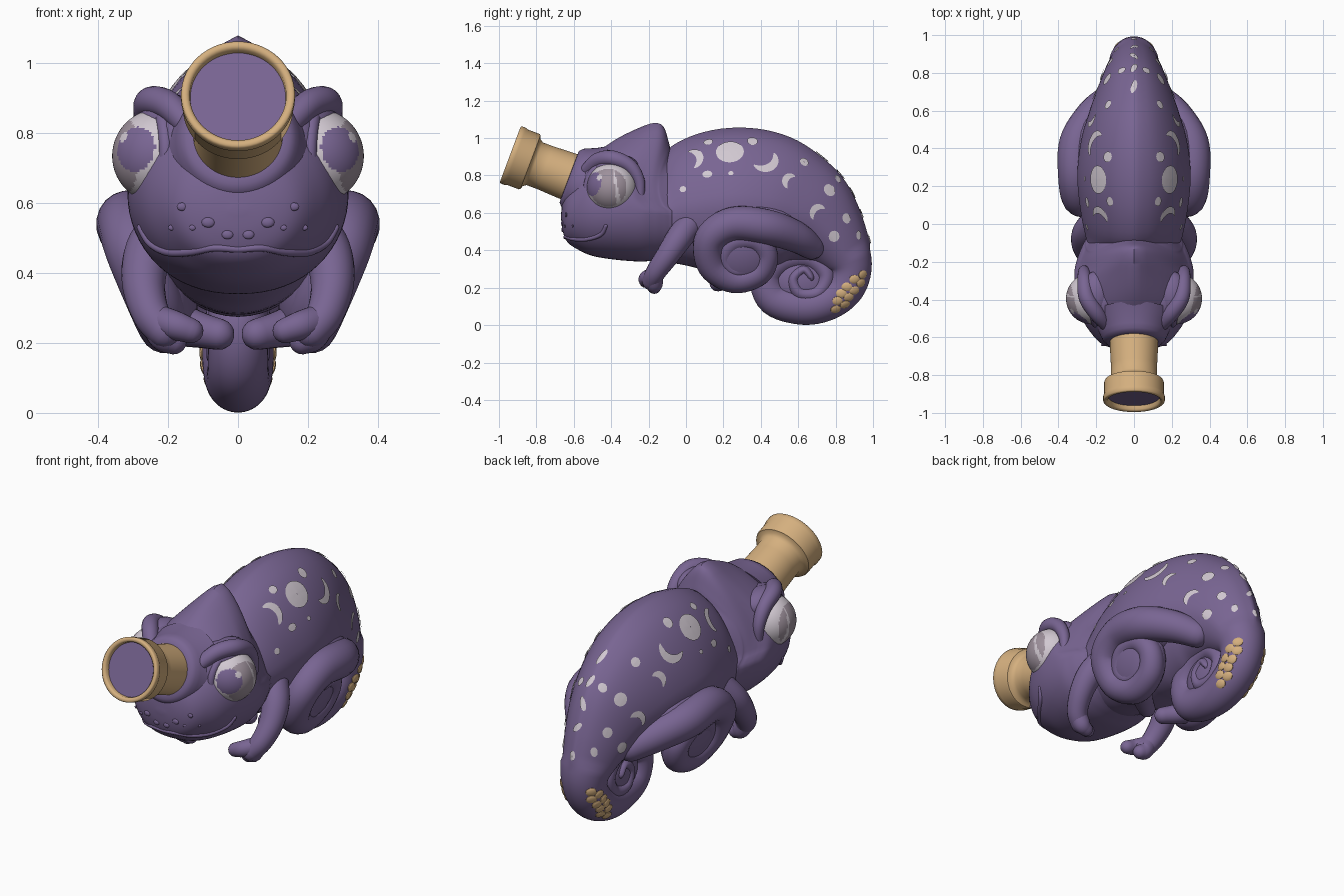
import bpy, bmesh, math
from mathutils import Vector as V, Matrix
from mathutils.bvhtree import BVHTree

if "Cube" in bpy.data.objects:
    bpy.data.objects.remove(bpy.data.objects["Cube"])


def mat(name, r, g, b):
    m = bpy.data.materials.new(name)
    m.diffuse_color = (r, g, b, 1)
    m.use_nodes = True
    m.node_tree.nodes["Principled BSDF"].inputs["Base Color"].default_value = m.diffuse_color
    return m


PURPLE = mat("purple skin", 0.19, 0.13, 0.29)
GOLD = mat("gold", 0.66, 0.43, 0.21)
PALE = mat("pale spots", 0.64, 0.58, 0.64)
GREY = mat("eye grey", 0.34, 0.28, 0.33)


def finish(name, bm, mats, mirror=False, fix=True):
    if fix:
        bmesh.ops.recalc_face_normals(bm, faces=bm.faces)
    me = bpy.data.meshes.new(name)
    bm.to_mesh(me)
    bm.free()
    for m in mats:
        me.materials.append(m)
    me.shade_smooth()
    me.set_sharp_from_angle(angle=0.8)
    ob = bpy.data.objects.new(name, me)
    bpy.context.collection.objects.link(ob)
    if mirror:
        ob.modifiers.new("mirror", "MIRROR").use_mirror_merge = False
    return ob


def smooth_path(pts, n):
    # Catmull-Rom through tuples of any size
    p = [pts[0]] + list(pts) + [pts[-1]]
    out = []
    for i in range(1, len(p) - 2):
        for k in range(n):
            t = k / n
            out.append([0.5 * (2 * b + (c - a) * t + (2 * a - 5 * b + 4 * c - d) * t * t
                               + (3 * b - a - 3 * c + d) * t ** 3)
                        for a, b, c, d in zip(*p[i - 1:i + 3])])
    return out + [list(pts[-1])]


def skin(bm, rings):
    vs = [[bm.verts.new(p) for p in r] for r in rings]
    n = len(vs[0])
    for a, b in zip(vs, vs[1:]):
        for i in range(n):
            bm.faces.new((a[i], a[(i + 1) % n], b[(i + 1) % n], b[i]))
    bm.faces.new(vs[0])
    bm.faces.new(vs[-1])


def tube(name, pts, m=PURPLE, mirror=True, n=6, sides=20):
    # round-ended tube through (x, y, z, radius) points
    q = smooth_path(pts, n)
    c = [V(p[:3]) for p in q]
    r = [p[3] for p in q]
    t0, t1 = (c[0] - c[1]).normalized(), (c[-1] - c[-2]).normalized()
    caps = [(math.sin(a), math.cos(a)) for a in (1.5, 1.2, 0.8, 0.4)]
    cs = [c[0] + t0 * r[0] * s for s, _ in caps] + c + [c[-1] + t1 * r[-1] * s for s, _ in caps[::-1]]
    rs = [r[0] * k for _, k in caps] + r + [r[-1] * k for _, k in caps[::-1]]
    u = (-t0).orthogonal().normalized()
    rings = []
    for i in range(len(cs)):
        t = (cs[min(i + 1, len(cs) - 1)] - cs[max(i - 1, 0)]).normalized()
        u = (u - t * u.dot(t)).normalized()
        w = t.cross(u)
        rings.append([cs[i] + (u * math.cos(a) + w * math.sin(a)) * rs[i]
                      for a in (2 * math.pi * k / sides for k in range(sides))])
    bm = bmesh.new()
    skin(bm, rings)
    return finish(name, bm, [m], mirror)


def blob(bm, c, size, rot=Matrix(), seg=20):
    bmesh.ops.create_uvsphere(bm, u_segments=seg, v_segments=seg // 2, radius=1,
                              matrix=Matrix.Translation(c) @ rot.to_4x4() @ Matrix.Diagonal((*size, 1)))


def tree(ob):
    return BVHTree.FromPolygons([v.co for v in ob.data.vertices], [p.vertices for p in ob.data.polygons])


# Body and coiled tail: (y, z, in-plane radius, half width); the back is narrower than the belly
spine = [(-.25, .6, .2, .24), (-.1, .605, .275, .25), (.05, .635, .355, .28), (.25, .662, .385, .30),
         (.44, .645, .375, .28), (.60, .595, .32, .235), (.71, .53, .255, .195), (.81, .43, .175, .155),
         (.873, .31, .122, .12), (.845, .2, .108, .105), (.75, .125, .102, .1), (.62, .1, .098, .092),
         (.47, .14, .09, .086), (.43, .26, .085, .085), (.52, .35, .08, .085), (.66, .36, .07, .088),
         (.75, .27, .06, .09), (.71, .175, .055, .09), (.61, .17, .05, .09), (.575, .245, .045, .09),
         (.63, .295, .036, .09), (.67, .25, .028, .09), (.645, .235, .012, .06)]
path = smooth_path(spine, 6)
rings = []
for i, (y, z, r, w) in enumerate(path):
    a, b = path[max(i - 1, 0)], path[min(i + 1, len(path) - 1)]
    ty, tz = V((b[0] - a[0], b[1] - a[1])).normalized()
    ring = []
    for k in range(56):
        s, co = math.sin(2 * math.pi * k / 56), math.cos(2 * math.pi * k / 56)
        top = max(0, co) if i < 46 else 0
        off = r * co + 0.008 * max(0, 1 - abs(s) * 4) * top
        ring.append(V((w * s * (1 - .2 * top), y - tz * off, z + ty * off)))
    rings.append(ring)
bm = bmesh.new()
skin(bm, rings)
body = finish("body_and_tail", bm, [PURPLE])
body_tree = tree(body)
bm = bmesh.new()
blob(bm, (0, .62, .24), (.082, .17, .15), seg=32)
finish("tail_coil_core", bm, [PURPLE])

# Head with casque: (y, centre z, half height, half width, crest height)
secs = [(-.668, .58, .01, .02, 0), (-.66, .585, .08, .10, 0), (-.635, .59, .145, .17, 0), (-.58, .605, .2, .225, 0),
        (-.5, .62, .25, .275, .03), (-.38, .63, .28, .31, .08), (-.25, .625, .285, .315, .145),
        (-.17, .62, .275, .295, .185), (-.12, .615, .265, .275, .18), (-.09, .61, .26, .26, .1),
        (-.07, .61, .26, .25, .02), (0, .6, .22, .2, 0), (.06, .6, .1, .1, 0)]
rings = []
for y, z, h, w, c in smooth_path(secs, 6):
    ring = []
    for k in range(64):
        s, co = math.sin(math.pi * k / 32), math.cos(math.pi * k / 32)
        x = w * math.copysign(abs(s) ** .9, s)
        e = math.sqrt(x * x + .0006) - .0245
        up = max(0, 1 - e / .24) ** 1.2 * c if co > 0 else 0
        back = min(1, max(0, (y + .35) / .2)) * max(0, co) ** .5 * .11 * (x / .25) ** 2
        ring.append(V((x, y - back, z + h * co + up)))
    rings.append(ring)
bm = bmesh.new()
skin(bm, rings)
head = finish("head", bm, [PURPLE])
head_tree = tree(head)


def on_head(x, z):
    p = head_tree.ray_cast(V((x, -2, z)), V((0, 1, 0)))[0]
    return (p.x, p.y, p.z)


# Mouth line, nostril bumps
half = [on_head(x, z)[:1] + (on_head(x, z)[1] + .004, z, r) for x, z, r in
        ((0, .468, .01), (.07, .472, .011), (.14, .46, .012), (.2, .46, .012), (.25, .485, .012), (.28, .53, .01))]
tube("mouth_line", [(-x, y, z, r) for x, y, z, r in half[:0:-1]] + half, mirror=False, sides=10)
bm = bmesh.new()
for x, z, r in ((.085, .545, .015), (.16, .59, .012), (.13, .53, .008), (.19, .53, .008), (.03, .51, .013)):
    blob(bm, on_head(x, z), (r * 1.3, r * .5, r), seg=12)
finish("face_bumps", bm, [PURPLE], True)

# Eyes: faces coloured by direction from the eye centre
bm = bmesh.new()
ec = V((.225, -.395, .735))
bmesh.ops.create_uvsphere(bm, u_segments=96, v_segments=64, radius=.135, matrix=Matrix.Translation(ec))
for f in bm.faces:
    d = (f.calc_center_median() - ec).normalized()
    pupil = d.angle(V((.55, -.8, .16))) < .5
    iris = d.angle(V((1, -.25, 0))) < .85
    f.material_index = 2 if pupil else 1 if iris else 0
    if abs(d.y - .17 + d.z * .15) < .06 - .05 * d.z or d.angle(V((.75, -.5, .4))) < .13:
        f.material_index = 0
finish("eyes", bm, [PALE, GREY, PURPLE], True)

# Eye sockets, eyelid rings and brows
bm = bmesh.new()
blob(bm, (.155, -.4, .765), (.1, .155, .14), seg=32)
blob(bm, (.2, -.37, .84), (.085, .12, .075), seg=32)
finish("eye_sockets", bm, [PURPLE], True)
lid = []
for k in range(25):
    a = 2 * math.pi * k / 24
    lid.append((.23 + .025 * math.cos(a), ec.y + .132 * math.cos(a), ec.z + .132 * math.sin(a), .021))
tube("eyelids", lid, n=2, sides=12)
tube("brows", [(.15, -.53, .83, .035), (.2, -.47, .88, .042), (.25, -.39, .89, .043),
               (.262, -.3, .85, .038), (.265, -.25, .77, .03), (.265, -.245, .67, .02)])

# Horn-like spyglass on the snout, turned about its tilted axis: (distance, radius)
axis = V((0, -.936, .352))
face = V((0, -.94, .912))
prof = [(-.42, .13), (-.3, .127), (-.2, .122), (-.14, .122), (-.122, .135), (-.116, .154), (-.108, .158),
        (-.04, .158), (-.03, .163), (-.005, .163), (0, .158), (0, .146), (-.008, .138), (-.035, .136)]
side, upv = V((1, 0, 0)), axis.cross(V((1, 0, 0)))


def circle(d, r, n=56):
    return [face + axis * d + (side * math.cos(a) + upv * math.sin(a)) * r
            for a in (2 * math.pi * k / n for k in range(n))]


bm = bmesh.new()
skin(bm, [circle(d, r) for d, r in prof])
finish("spyglass_tube", bm, [GOLD])
bm = bmesh.new()
skin(bm, [circle(-.034, .1365), circle(-.028, .1365)])
finish("spyglass_lens", bm, [PURPLE])
bm = bmesh.new()
skin(bm, [circle(d, r) for d, r in ((-.48, .23), (-.42, .195), (-.38, .178), (-.355, .166), (-.338, .148), (-.336, .12))])
finish("snout_collar", bm, [PURPLE])

# Front legs with two fingers
tube("front_legs", [(.2, .02, .54, .075), (.255, -.04, .46, .07), (.27, -.1, .37, .062),
                    (.25, -.16, .285, .054), (.21, -.185, .235, .05)])
tube("front_fingers_inner", [(.23, -.17, .265, .045), (.18, -.21, .25, .042), (.135, -.215, .235, .036)])
tube("front_fingers_outer", [(.23, -.17, .255, .048), (.21, -.17, .22, .046), (.185, -.17, .205, .038)])

# Hind legs rolled into a spiral that leans outward at the top, with small feet
leg = [(.28, .67, .42, .07), (.29, .58, .475, .085), (.305, .43, .525, .095), (.31, .25, .54, .092),
       (.315, .13, .46, .085), (.3, .14, .32, .08), (.29, .26, .245, .075), (.29, .39, .28, .068),
       (.295, .43, .375, .062), (.3, .37, .45, .06), (.305, .26, .445, .057), (.305, .205, .365, .053),
       (.305, .25, .3, .05), (.305, .33, .31, .046), (.308, .35, .37, .04), (.31, .3, .395, .034),
       (.31, .28, .36, .026)]
tube("hind_legs", [(x - .28 * (.54 - z) - max(0, y - .5) * .65, y, z, r) for x, y, z, r in leg])
bm = bmesh.new()
tilt = Matrix.Rotation(.27, 4, "Y")
blob(bm, (.22, .285, .38), (.095, .2, .19), tilt, 32)
blob(bm, (.19, .33, .53), (.15, .27, .14), seg=32)
finish("thighs", bm, [PURPLE], True)
tube("hind_feet", [(.16, .25, .25, .06), (.1, .2, .235, .05), (.055, .17, .225, .045)])


# Pale plates laid on the skin
def frame(origin, direction):
    o, d = V(origin), V(direction).normalized()
    p, n, _, _ = body_tree.ray_cast(o, d)
    while p is None:    # nudge points off the silhouette inwards
        o = o.lerp(V((o.x, .5, .55)), .03)
        p, n, _, _ = body_tree.ray_cast(o, d)
    ey = V((0, 1, 0)) if abs(n.y) < .9 else V((0, 0, -1))
    ey = (ey - n * ey.dot(n)).normalized()
    return p, n, ey, n.cross(ey)


def plate(bm, fr, rx, ry, arc=None):
    p, n, e1, e2 = fr
    rows = []
    for i in range(5):
        row = []
        for j in range(25):
            t = j / 24
            if arc is None:     # oval
                a, k = 2 * math.pi * t, max(.02, i / 4)
                u, v = rx * k * math.cos(a), ry * k * math.sin(a)
            else:               # crescent
                a = arc + (t - .5) * 2.8
                k = rx + ry * (i / 4 - .5) * max(.03, math.sin(math.pi * t)) ** .6
                u, v = k * math.cos(a) - .5 * rx * math.cos(arc), k * math.sin(a) - .5 * rx * math.sin(arc)
            q = p + e1 * u + e2 * v
            hit = body_tree.ray_cast(q + n * .08, -n, .2)
            row.append(bm.verts.new((hit[0] if hit[0] else q) + n * .006))
        rows.append(row)
    for a, b in zip(rows, rows[1:]):
        for j in range(24):
            f = bm.faces.new((a[j], b[j], b[j + 1], a[j + 1]))
            f.normal_update()
            if f.normal.dot(n) < 0:
                f.normal_flip()


bm = bmesh.new()
for y, z, rx, ry in ((.235, .925, .075, .07), (.12, .975, .025, .022), (.355, .98, .028, .03), (.115, .805, .027, .02),
                     (-.015, .725, .018, .017), (.765, .72, .035, .034), (.79, .475, .03, .03), (.855, .57, .026, .028),
                     (.81, .78, .022, .025), (.63, .87, .025, .025), (.92, .48, .018, .025), (.24, .81, .014, .012)):
    plate(bm, frame((1, y, z), (-1, 0, 0)), rx, ry)
for y, z, r, w, arc in ((.045, .89, .06, .04, .3), (.43, .87, .07, .045, -.9),
                        (.55, .77, .042, .035, 2.6), (.70, .605, .045, .035, 2.3)):
    plate(bm, frame((1, y, z), (-1, 0, 0)), r, w, arc)
finish("side_spots", bm, [PALE], True, False)
bm = bmesh.new()
for deg, size in ((47, .045), (31, .035), (18, .038), (5, .03), (-9, .025)):
    d = V((0, math.cos(math.radians(deg)), math.sin(math.radians(deg))))
    plate(bm, frame(V((0, .4, .55)) + d * 2, -d), size, .015)
finish("back_spots", bm, [PALE], False, False)

# Gold scales on the tail
bm = bmesh.new()
for y, z in ((.945, .27), (.90, .245), (.935, .225), (.86, .205), (.90, .185), (.83, .17),
             (.87, .15), (.81, .13), (.85, .11), (.80, .085)):
    p, n, e1, e2 = frame((1, y, z), (-1, 0, 0))
    rot = Matrix((e1, e2, n)).transposed()
    blob(bm, p, (.029, .024, .008), rot, 14)
finish("tail_scales", bm, [GOLD], True)
